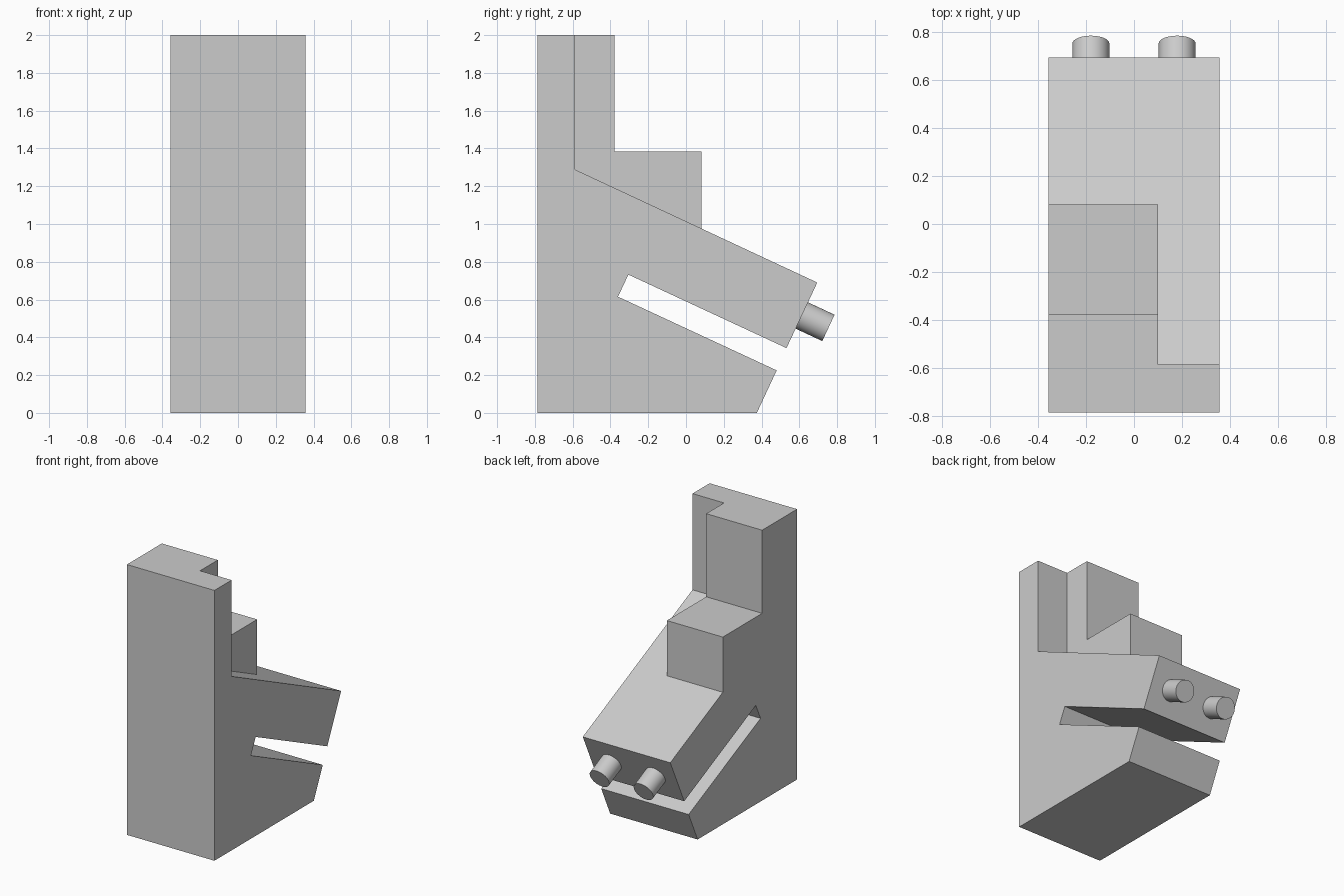
import bpy
import bmesh
import math
from mathutils import Matrix, Vector

cube = bpy.data.objects.get("Cube")
if cube:
    bpy.data.objects.remove(cube, do_unlink=True)

# Single grey material
grey = bpy.data.materials.new("light_grey")
grey.use_nodes = True
colour = (0.6, 0.6, 0.6, 1)
grey.diffuse_color = colour
grey.node_tree.nodes["Principled BSDF"].inputs["Base Color"].default_value = colour


def add_object(name, bm):
    mesh = bpy.data.meshes.new(name)
    bmesh.ops.recalc_face_normals(bm, faces=bm.faces)
    bm.to_mesh(mesh)
    bm.free()
    mesh.materials.append(grey)
    obj = bpy.data.objects.new(name, mesh)
    bpy.context.collection.objects.link(obj)
    return obj


def extrude_profile(name, points, x0, x1):
    """Extrude a (y, z) outline across the width."""
    bm = bmesh.new()
    face = bm.faces.new([bm.verts.new((x0, y, z)) for y, z in points])
    moved = bmesh.ops.extrude_face_region(bm, geom=[face], use_keep_orig=True)
    verts = [v for v in moved["geom"] if isinstance(v, bmesh.types.BMVert)]
    bmesh.ops.translate(bm, verts=verts, vec=(x1 - x0, 0, 0))
    return add_object(name, bm)


HALF = 0.358
STEP_SIDE = 0.1

# Slotted body: upright back plate, sloped arm and wedge foot
extrude_profile("slotted_body", [
    (-0.787, 0), (0.375, 0), (0.48, 0.225), (-0.36, 0.615), (-0.305, 0.732),
    (0.532, 0.343), (0.695, 0.69), (-0.587, 1.288), (-0.587, 2), (-0.787, 2),
], -HALF, HALF)

# Stepped block resting on the slope, on one side only
extrude_profile("stepped_block", [
    (-0.587, 1.288), (0.081, 0.976), (0.081, 1.385), (-0.379, 1.385),
    (-0.379, 2), (-0.587, 2),
], -HALF, STEP_SIDE)

# Pair of round pegs on the end of the arm
axis = Vector((0, math.cos(math.radians(25)), -math.sin(math.radians(25))))
turn = axis.to_track_quat("Z", "Y").to_matrix().to_4x4()
tip = Vector((0, 0.754, 0.45))
length = 0.2
for side, x in (("left", 0.18), ("right", -0.18)):
    bm = bmesh.new()
    centre = tip - axis * length / 2 + Vector((x, 0, 0))
    bmesh.ops.create_cone(bm, cap_ends=True, segments=48, radius1=0.077,
                          radius2=0.077, depth=length,
                          matrix=Matrix.Translation(centre) @ turn)
    peg = add_object(side + "_peg", bm)
    bpy.ops.object.select_all(action="DESELECT")
    peg.select_set(True)
    bpy.context.view_layer.objects.active = peg
    bpy.ops.object.shade_smooth_by_angle(angle=math.radians(30))
